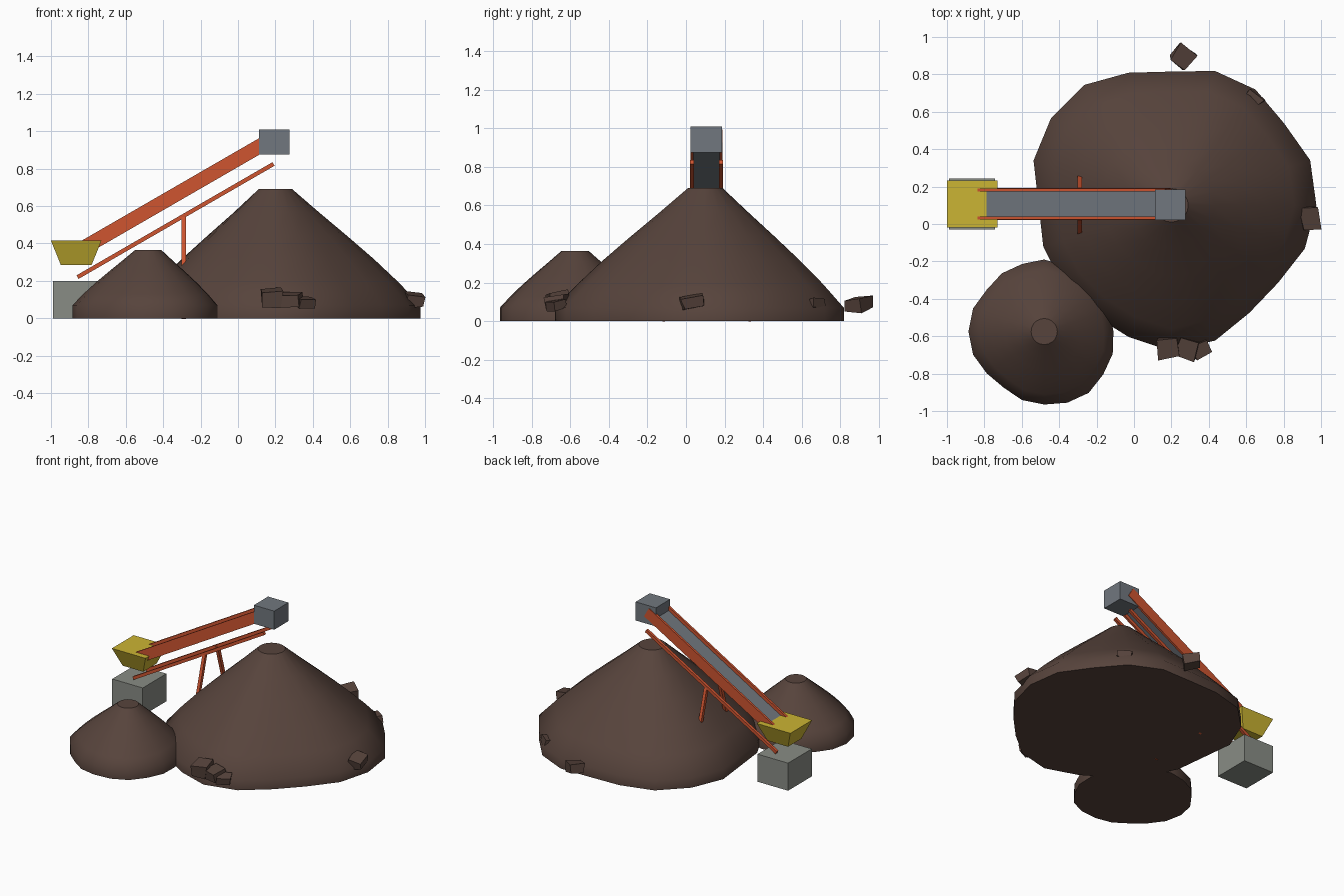
import bpy, bmesh, math, random
from mathutils import Matrix, Vector

random.seed(4)
cube = bpy.data.objects.get("Cube")
if cube:
    bpy.data.objects.remove(cube)


def material(name, rgb):
    mat = bpy.data.materials.new(name)
    mat.use_nodes = True
    color = (*rgb, 1)
    mat.diffuse_color = color
    mat.node_tree.nodes["Principled BSDF"].inputs["Base Color"].default_value = color
    return mat


BROWN = material("earth brown", (.095, .057, .045))
ORANGE = material("frame orange", (.62, .09, .03))
YELLOW = material("hopper yellow", (.6, .46, .033))
STEEL = material("steel grey", (.165, .185, .21))
CONCRETE = material("concrete grey", (.25, .265, .235))

TILT = math.radians(30)      # slope of the conveyor
MID_Y = .107                 # centre plane of the conveyor


def finish(name, bm, mat):
    bmesh.ops.recalc_face_normals(bm, faces=bm.faces[:])
    mesh = bpy.data.meshes.new(name)
    bm.to_mesh(mesh)
    bm.free()
    mesh.materials.append(mat)
    obj = bpy.data.objects.new(name, mesh)
    bpy.context.collection.objects.link(obj)
    return obj


def box(name, center, size, mat, rotation=None, taper=1, jitter=0):
    """Box with optional narrower bottom and uneven corners."""
    bm = bmesh.new()
    bmesh.ops.create_cube(bm, size=1)
    for v in bm.verts:
        if v.co.z < 0:
            v.co.x *= taper
            v.co.y *= taper
        v.co += Vector([random.uniform(-jitter, jitter) for _ in range(3)])
    turn = rotation if rotation else Matrix.Identity(4)
    bm.transform(Matrix.Translation(center) @ turn @ Matrix.Diagonal((*size, 1)))
    return finish(name, bm, mat)


def beam(name, start, end, width, depth, mat):
    """Rectangular bar between two points."""
    start, end = Vector(start), Vector(end)
    along = end - start
    turn = along.to_track_quat('X', 'Z').to_matrix().to_4x4()
    return box(name, (start + end) / 2, (along.length, width, depth), mat, turn)


def pile(name, center, radii, top_radius, height, lip=.07, rings=5):
    """Heap: uneven footprint lofted up to a small round cap."""
    bm = bmesh.new()
    count = len(radii)
    loops = []
    for level in range(-1, rings + 1):
        t = max(level, 0) / rings
        z = 0 if level < 0 else lip + (height - lip) * t
        bulge = 1 + .05 * math.sin(math.pi * t)
        loop = []
        for i, r in enumerate(radii):
            a = math.tau * i / count
            d = (r + (top_radius - r) * t) * bulge
            loop.append(bm.verts.new((center[0] + d * math.cos(a),
                                      center[1] + d * math.sin(a), z)))
        loops.append(loop)
    for low, high in zip(loops, loops[1:]):
        for i in range(count):
            j = (i + 1) % count
            bm.faces.new((low[i], low[j], high[j], high[i])).smooth = True
    bm.faces.new(loops[0])
    bm.faces.new(loops[-1])
    return finish(name, bm, BROWN)


# Earth heaps
pile("large_pile", (.2, .1),
     [.775, .78, .745, .765, .755, .715, .745, .795, .795, .775,
      .71, .72, .72, .72, .74, .78, .76, .71, .705, .75], .09, .69)
pile("small_pile", (-.48, -.575),
     [.37, .37, .37, .37, .37, .385, .38, .385, .38, .4,
      .405, .4, .38, .37, .385, .39, .4, .405, .39, .385], .07, .365)

# Loose rocks around the large heap: position, size, turn
rocks = [((.18, -.66, .11), (.1, .1, .08), 5),
         ((.28, -.665, .1), (.11, .1, .07), -20),
         ((.36, -.67, .085), (.09, .08, .05), 25),
         ((.94, .03, .1), (.09, .12, .06), 10),
         ((.26, .9, .09), (.1, .1, .065), 50),
         ((.645, .675, .09), (.09, .05, .05), -40)]
for n, (place, size, turn) in enumerate(rocks, 1):
    spin = Matrix.Rotation(math.radians(turn), 4, 'Z') @ Matrix.Rotation(.2, 4, 'X')
    box(f"rock_{n}", place, size, BROWN, spin, jitter=.1)

# Conveyor frame: side rails, lower rods and splayed legs on each side
run = Vector((math.cos(TILT), 0, math.sin(TILT))) * 1.21
rail_top = Vector((.185, MID_Y, .96))
rod_top = Vector((.19, MID_Y, .825))
for side, label in ((-1, "right"), (1, "left")):
    offset = Vector((0, side * .075, 0))
    beam(f"side_rail_{label}", rail_top + offset - run, rail_top + offset, .016, .077, ORANGE)
    beam(f"lower_rod_{label}", rod_top + offset - run, rod_top + offset, .02, .022, ORANGE)
    beam(f"support_leg_{label}", (-.29, MID_Y + side * .23, 0),
         (-.29, MID_Y + side * .07, .55), .022, .024, ORANGE)

# Belt between the rails, drive head at the top
beam("belt", rail_top - run, rail_top, .136, .03, STEEL)
box("drive_head", (.193, .104, .943), (.163, .163, .135), STEEL)

# Loading hopper over its footing
box("hopper", (-.865, MID_Y, .35), (.27, .25, .13), YELLOW, taper=.61)
box("footing", (-.867, MID_Y, .1), (.245, .272, .2), CONCRETE)
